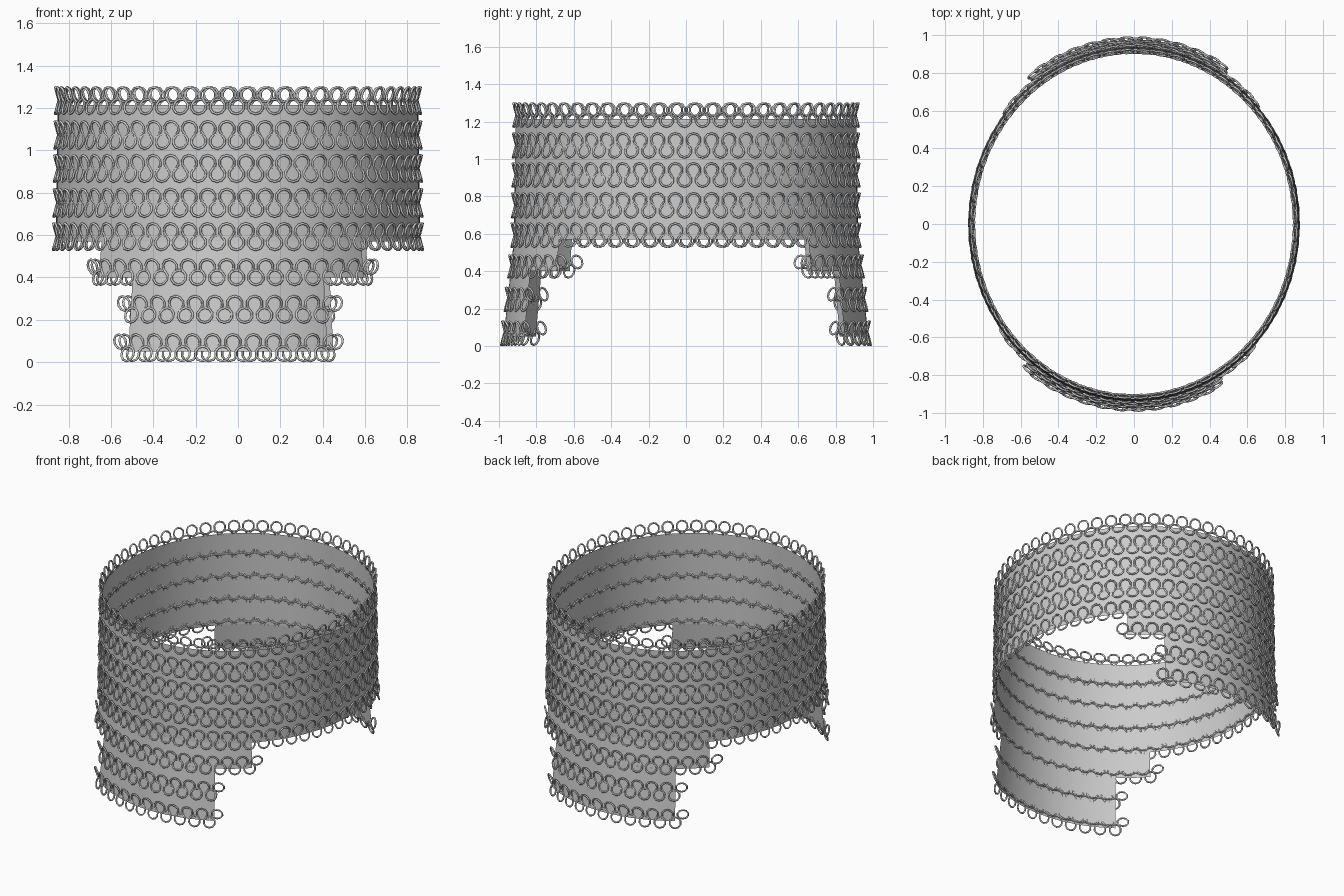
import bpy, bmesh
from math import sin, cos, pi, radians
from mathutils import Vector, Matrix

if "Cube" in bpy.data.objects:
    bpy.data.objects.remove(bpy.data.objects["Cube"])


def radii(z):
    # oval half-widths: nearly straight above, flaring below the hip line
    if z > 0.57:
        t = (z - 0.57) / 0.7
        return 0.86 - 0.01 * t, 0.92 - 0.01 * t
    t = (0.57 - z) / 0.57
    return 0.86 + 0.06 * t, 0.92 + 0.06 * t


def oval(deg, z):
    # 0 degrees is the front (-y), positive turns toward +x
    a, b = radii(z)
    t = radians(deg)
    return Vector((a * sin(t), -b * cos(t), z))


def outward(deg, z):
    a, b = radii(z)
    t = radians(deg)
    return Vector((sin(t) / a, -cos(t) / b, 0)).normalized()


def finish(bm, name):
    me = bpy.data.meshes.new(name)
    bm.to_mesh(me)
    bm.free()
    for p in me.polygons:
        p.use_smooth = True
    ob = bpy.data.objects.new(name, me)
    bpy.context.collection.objects.link(ob)
    return ob


def sheet(bm, start, end, z0, z1, n, rows=2):
    grid = [[bm.verts.new(oval(start + (end - start) * i / n, z0 + (z1 - z0) * j / rows))
             for i in range(n + 1)] for j in range(rows + 1)]
    for j in range(rows):
        for i in range(n):
            bm.faces.new((grid[j][i], grid[j][i + 1], grid[j + 1][i + 1], grid[j + 1][i]))


# ring template: low-poly torus in the local XY plane
MAJOR, MINOR, SEG, SIDES = 0.036, 0.0058, 10, 6
TEMPLATE = []
for i in range(SEG):
    u = 2 * pi * (i + 0.5) / SEG
    for j in range(SIDES):
        v = 2 * pi * j / SIDES
        r = MAJOR + MINOR * cos(v)
        TEMPLATE.append(Vector((r * cos(u), r * sin(u), MINOR * sin(v))))


def ring(bm, deg, z, tilt):
    n = outward(deg, z)
    up = Vector((0, 0, 1))
    side = up.cross(n)
    top = up * cos(tilt) + n * sin(tilt)
    m = Matrix((side, top, side.cross(top))).transposed()
    c = oval(deg, z) + n * 0.004
    vs = [bm.verts.new(c + m @ p) for p in TEMPLATE]
    for i in range(SEG):
        k = (i + 1) % SEG
        for j in range(SIDES):
            l = (j + 1) % SIDES
            bm.faces.new((vs[i * SIDES + j], vs[k * SIDES + j],
                          vs[k * SIDES + l], vs[i * SIDES + l]))


TILT = radians(15)

# backing cloth: full band, then stepped front and back flaps
bm = bmesh.new()
sheet(bm, 0, 360, 0.57, 1.215, 120, 4)
for start, end, z0, z1 in ((-48.5, 42.5, 0.40, 0.57), (-34.5, 27.5, 0.05, 0.40)):
    sheet(bm, start, end, z0, z1, 32)
    sheet(bm, 180 - end - 2, 180 - start - 2, z0, z1, 32)
bmesh.ops.remove_doubles(bm, verts=bm.verts, dist=0.0001)
finish(bm, "backing_cloth")

# full rows of rings, in pairs tilting opposite ways
bm = bmesh.new()
for upper, lower in ((1.263, 1.207), (1.102, 1.043), (0.942, 0.887),
                     (0.782, 0.722), (0.62, 0.565)):
    for i in range(60):
        ring(bm, 6 * i + 2.5, upper, TILT)
        ring(bm, 6 * i + 5.5, lower, -TILT)
finish(bm, "skirt_rings")

# flap rows: (upper z, lower z, first angle, last angle, ring count)
front, back = bmesh.new(), bmesh.new()
for upper, lower, first, last, count in ((0.45, 0.40, -51.5, 44.5, 17),
                                         (0.277, 0.222, -37.0, 29.0, 12),
                                         (0.096, 0.040, -37.5, 28.5, 12)):
    step = (last - first) / (count - 1)
    for i in range(count):
        d = first + step * i
        ring(front, d, upper, TILT)
        ring(back, 178 - d, upper, TILT)
        if i < count - 1:
            ring(front, d + step / 2, lower, -TILT)
            ring(back, 178 - d - step / 2, lower, -TILT)
finish(front, "front_flap_rings")
finish(back, "back_flap_rings")
